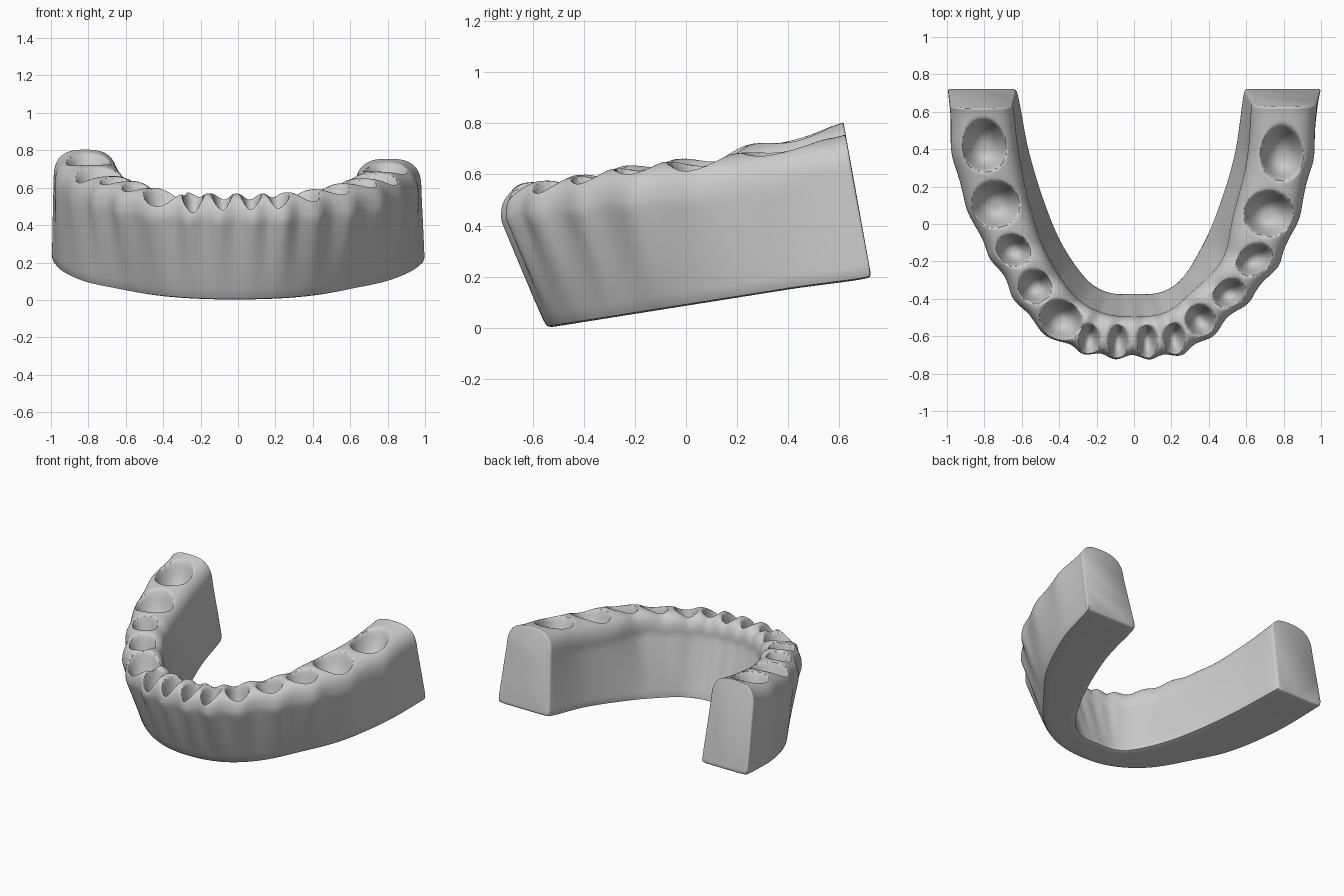
import bpy, bmesh, math
from mathutils import Vector

if "Cube" in bpy.data.objects:
    bpy.data.objects.remove(bpy.data.objects["Cube"])

# Guide curves in plan, from left back end to right back end
OUT_TOP = [(-.995, .62), (-.955, .3), (-.855, 0), (-.72, -.25), (-.53, -.53), (-.27, -.68), (0, -.71),
           (.27, -.68), (.49, -.52), (.73, -.27), (.865, 0), (.945, .3), (.99, .62)]
OUT_BOT = [(-1, .73), (-.94, .37), (-.82, .04), (-.66, -.18), (-.47, -.39), (-.25, -.51), (0, -.545),
           (.25, -.5), (.46, -.37), (.64, -.16), (.8, .06), (.93, .38), (1.005, .725)]
IN_TOP = [(-.65, .62), (-.61, .35), (-.55, .08), (-.47, -.15), (-.33, -.37), (-.18, -.47), (0, -.495),
          (.17, -.47), (.3, -.37), (.47, -.19), (.53, .05), (.60, .33), (.63, .62)]
IN_BOT = [(-.635, .73), (-.55, .36), (-.46, .08), (-.37, -.12), (-.25, -.29), (-.14, -.36), (0, -.37),
          (.14, -.36), (.25, -.29), (.35, -.13), (.44, .07), (.53, .36), (.595, .735)]
TOP_Z = [.81, .735, .67, .635, .585, .565, .56, .565, .58, .625, .66, .70, .76]

# Tooth sockets: x, y, radius x, radius y, depth
SOCKETS = [(-.80, .405, .118, .122, .17), (-.74, .105, .128, .122, .17), (-.645, -.14, .093, .08, .16),
           (-.53, -.335, .086, .086, .17), (-.39, -.515, .115, .105, .17), (-.24, -.62, .054, .085, .15),
           (-.085, -.63, .05, .09, .15), (.07, -.63, .05, .09, .15), (.215, -.615, .056, .085, .15),
           (.355, -.515, .076, .085, .17), (.51, -.37, .085, .07, .16), (.645, -.19, .1, .075, .16),
           (.72, .055, .132, .12, .17), (.79, .365, .115, .13, .17)]
STEPS, TOP_N = 26, 70


def spline(pts, t):
    """Catmull-Rom value at parameter t (in control point units)."""
    n = len(pts)
    i = min(int(t), n - 2)
    f = t - i
    P = [Vector(p) for p in pts]
    b, c = P[i], P[i + 1]
    a = P[i - 1] if i > 0 else b * 2 - c
    d = P[i + 2] if i + 2 < n else c * 2 - b
    return .5 * (2 * b + (c - a) * f + (2 * a - 5 * b + 4 * c - d) * f ** 2
                 + (3 * b - a - 3 * c + d) * f ** 3)


def floor_z(p):
    """Height of the tilted base plane."""
    return max(0, .159 * (p.y + .54))


def rib(mid, tangent):
    """How close a station is to the middle of a socket (0..1)."""
    best = 0
    for x, y, rx, ry, _ in SOCKETS:
        off = Vector((x, y)) - mid
        if off.length < .2:
            w = .55 * min(rx, ry) + .02
            best = max(best, math.exp(-(off.dot(tangent) / w) ** 2))
    return best


def sink(p, weight):
    """Push a top point down into the sockets."""
    for x, y, rx, ry, depth in SOCKETS:
        dx, dy = (p.x - x), (p.y - y)
        if .3 < abs(x) < .7:          # turn the diagonal sockets along the arch
            a = math.copysign(math.radians(30), x)
            dx, dy = dx * math.cos(a) + dy * math.sin(a), dy * math.cos(a) - dx * math.sin(a)
        r = math.hypot(dx / rx, dy / ry)
        if r < 1:
            p.z -= depth * weight * (1 - r ** 3)
    return p


def section(t):
    """Closed cross-section loop of the arch."""
    ot, ob, it, ib = (spline(c, t) for c in (OUT_TOP, OUT_BOT, IN_TOP, IN_BOT))
    zt = spline([(z, 0) for z in TOP_Z], t).x
    across = (ot - it).normalized()
    mid = (ot + it) / 2
    g = rib(mid, Vector((-across.y, across.x)))
    front = max(0, min(1, (.1 - mid.y) / .6))      # front teeth are more scalloped
    bulge = (.028 * g - .012) * (.45 + .55 * front)
    zt += .022 * (.5 - g) * front
    h = .13 + .04 * (1 - front)
    loop = []
    zo, zi = floor_z(ob), floor_z(ib)
    # outer wall, ribs growing towards the top
    for k in range(16):
        f = k / 16
        p = ob.lerp(ot, f ** .9) + across * bulge * f ** 1.5
        loop.append(Vector((p.x, p.y, zo + (zt - h - zo) * f)))
    # crown with sockets
    ot = ot + across * bulge
    c, half = (ot + it) / 2, (ot - it) / 2
    for k in range(TOP_N + 1):
        s = math.sin(math.pi / 2 - math.pi * k / TOP_N)
        rise = max(0, 1 - abs(s) ** 2.8) ** (1 / 2.8)
        p = c + half * s
        loop.append(sink(Vector((p.x, p.y, zt - h + h * rise)), rise))
    # inner wall
    for k in range(1, 17):
        f = k / 16
        p = it.lerp(ib, f)
        loop.append(Vector((p.x, p.y, zt - h + (zi - zt + h) * f)))
    # base
    for k in range(1, 10):
        p = ib.lerp(ob, k / 10)
        loop.append(Vector((p.x, p.y, floor_z(p))))
    # tilt the back ends so that the end faces are flat and square to the base
    lean = max(0, min(1, (mid.y - .3) / .32))
    for p in loop:
        p.y += lean * ((.725 - .18 * (p.z - .2)) - (.725 if mid.y > .61 else p.y)) if mid.y > 9 else 0
        if t < 1 or t > len(TOP_Z) - 2:
            e = max(0, 1 - min(t, len(TOP_Z) - 1 - t))
            p.y += e ** 3 * (.725 - .18 * (p.z - .205) - p.y)
    return loop


# Dental arch body
count = (len(TOP_Z) - 1) * STEPS
loops = [section(i / STEPS) for i in range(count + 1)]
for i, k in ((0, .93), (1, .98), (count, .93), (count - 1, .98)):   # soft end edges
    mid = sum(loops[i], Vector()) / len(loops[i])
    loops[i] = [mid + (p - mid) * k for p in loops[i]]
    for p in loops[i]:      # keep the shrunken ends in their plane
        if i in (0, count):
            p.y = .725 - .18 * (p.z - .205)

bm = bmesh.new()
rings = [[bm.verts.new(p) for p in loop] for loop in loops]
m = len(rings[0])
for a, b in zip(rings, rings[1:]):
    for j in range(m):
        bm.faces.new((a[j], a[(j + 1) % m], b[(j + 1) % m], b[j]))
bm.faces.new(rings[0])
bm.faces.new(rings[-1][::-1])
bmesh.ops.recalc_face_normals(bm, faces=bm.faces)
mesh = bpy.data.meshes.new("dental_arch")
bm.to_mesh(mesh)
bm.free()
arch = bpy.data.objects.new("dental_arch", mesh)
bpy.context.collection.objects.link(arch)
smooth = arch.modifiers.new("soften", 'SMOOTH')
smooth.factor, smooth.iterations = .5, 4

bpy.context.view_layer.objects.active = arch
arch.select_set(True)
bpy.ops.object.shade_smooth_by_angle(angle=math.radians(60))
